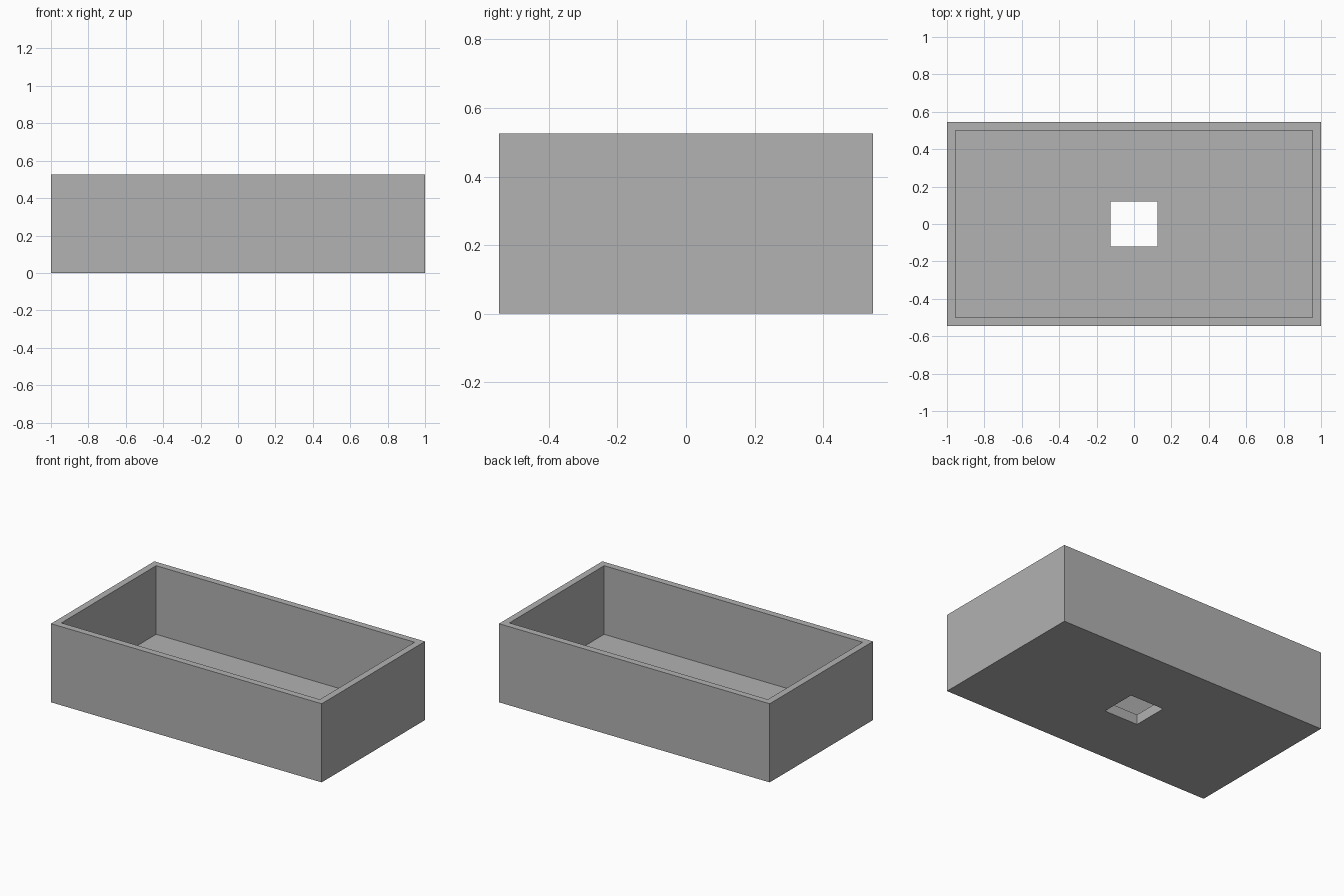
import bpy
import bmesh

# Remove the default cube
cube = bpy.data.objects.get("Cube")
if cube:
    bpy.data.objects.remove(cube, do_unlink=True)

# Dimensions: (half width, half depth) of each rectangle
OUTER = (1.0, 0.545)
INNER = (0.955, 0.5)
HOLE = (0.125, 0.121)
HEIGHT = 0.525
FLOOR = 0.067

# Grey material
grey = bpy.data.materials.new("plain grey")
grey.use_nodes = True
colour = (0.445, 0.445, 0.445, 1.0)
grey.diffuse_color = colour
grey.node_tree.nodes["Principled BSDF"].inputs["Base Color"].default_value = colour


def rectangle(bm, size, z):
    """Ring of four corner vertices at height z."""
    x, y = size
    return [bm.verts.new((sx * x, sy * y, z))
            for sx, sy in ((-1, -1), (1, -1), (1, 1), (-1, 1))]


# Open planter box: rectangles bridged around the wall, floor and drain hole
bm = bmesh.new()
rings = [rectangle(bm, size, z) for size, z in (
    (OUTER, 0), (OUTER, HEIGHT), (INNER, HEIGHT),
    (INNER, FLOOR), (HOLE, FLOOR), (HOLE, 0))]
for a, b in zip(rings, rings[1:] + rings[:1]):
    for i in range(4):
        j = (i + 1) % 4
        bm.faces.new((a[i], a[j], b[j], b[i]))
bmesh.ops.recalc_face_normals(bm, faces=bm.faces)

mesh = bpy.data.meshes.new("planter_box")
bm.to_mesh(mesh)
bm.free()
mesh.materials.append(grey)
box = bpy.data.objects.new("planter_box", mesh)
bpy.context.collection.objects.link(box)
